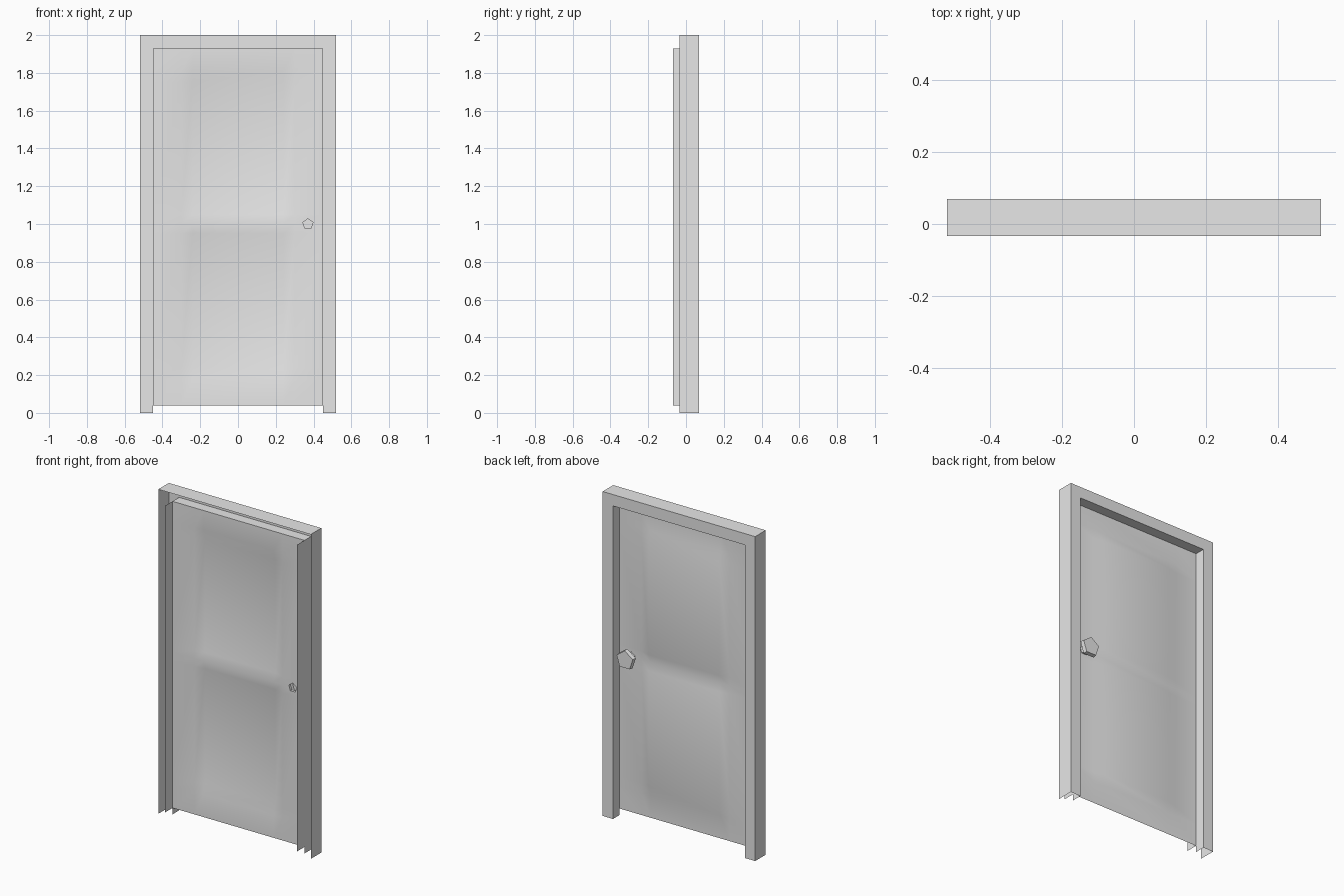
import bpy, bmesh, math

cube = bpy.data.objects.get("Cube")
if cube:
    bpy.data.objects.remove(cube, do_unlink=True)

grey = bpy.data.materials.new("light_grey")
grey.use_nodes = True
grey.diffuse_color = (0.8, 0.8, 0.8, 1)
grey.node_tree.nodes["Principled BSDF"].inputs["Base Color"].default_value = (0.8, 0.8, 0.8, 1)

FRONT, CASING, LEAF, BACK = -0.069, -0.034, 0.005, 0.069   # depth planes
W, H = 0.45, 1.93                                          # door opening
KNOB_X, KNOB_Z, NECK = 0.37, 1.0, 0.028


def finish(name, bm, smooth=False):
    mesh = bpy.data.meshes.new(name)
    bm.normal_update()
    bm.to_mesh(mesh)
    bm.free()
    mesh.materials.append(grey)
    for p in mesh.polygons:
        p.use_smooth = smooth
    obj = bpy.data.objects.new(name, mesh)
    bpy.context.collection.objects.link(obj)
    return obj


def loft(bm, rows, closed=False):
    """Skin neighbouring rows of points with quads."""
    rings = [[bm.verts.new(p) for p in row] for row in rows]
    for a, b in zip(rings, rings[1:]):
        n = len(a)
        for i in range(n if closed else n - 1):
            j = (i + 1) % n
            bm.faces.new((a[i], a[j], b[j], b[i]))
    return rings


def arch(w, h, y):
    return [(-w, y, 0), (-w, y, h), (w, y, h), (w, y, 0)]


def pentagon(r, y):
    return [(KNOB_X + r * math.sin(k * math.tau / 5), y,
             KNOB_Z + r * math.cos(k * math.tau / 5)) for k in range(5)]


# Casing: open shell with outer wall, rear face and reveal
bm = bmesh.new()
loft(bm, [arch(0.52, 2, CASING), arch(0.52, 2, BACK), arch(W, H, BACK), arch(W, H, LEAF)])
finish("door_frame", bm)

# Side edges of the door leaf
for side, name in ((-1, "right_door_edge"), (1, "left_door_edge")):
    bm = bmesh.new()
    ends = (0.04, H) if side < 0 else (H, 0.04)
    loft(bm, [[(side * W, y, z) for z in ends] for y in (FRONT, LEAF)])
    finish(name, bm)

# Door leaf: one sheet with two softly pressed panels
xs = [-W, -0.30, -0.24, 0.24, 0.30, W]
zs = [0.04, 0.18, 0.24, 0.95, 1.0, 1.05, 1.75, 1.81, H]
pressed = (0.24, 0.95, 1.05, 1.75)
bm = bmesh.new()
loft(bm, [[(x, LEAF + (0.015 if abs(x) < 0.25 and z in pressed else 0), z) for x in xs]
          for z in zs])
bmesh.ops.reverse_faces(bm, faces=bm.faces[:])

# Knob hole through the stile
near = []
for f in bm.faces:
    c = f.calc_center_median()
    if c.x > 0.3 and abs(c.z - KNOB_Z) < 0.05:
        near.append(f)
rim = [e for f in near for e in f.edges if len(set(e.link_faces) & set(near)) == 1]
bmesh.ops.delete(bm, geom=near, context='FACES_ONLY')
shared = [e for e in bm.edges if not e.link_faces]
bmesh.ops.delete(bm, geom=[e for e in shared if e not in rim], context='EDGES')
hole = [bm.verts.new(p) for p in pentagon(NECK, LEAF)]
rim += [bm.edges.new((hole[k], hole[(k + 1) % 5])) for k in range(5)]
bmesh.ops.triangle_fill(bm, use_beauty=True, edges=rim, normal=(0, 1, 0))
finish("door_leaf", bm, smooth=True)

# Five-sided knob on the rear, hollow neck
bm = bmesh.new()
rings = loft(bm, [pentagon(NECK, LEAF), pentagon(NECK, 0.022),
                  pentagon(0.062, 0.045), pentagon(0.058, BACK)], closed=True)
bm.faces.new(rings[-1])
bmesh.ops.recalc_face_normals(bm, faces=bm.faces[:])
finish("door_knob", bm)
